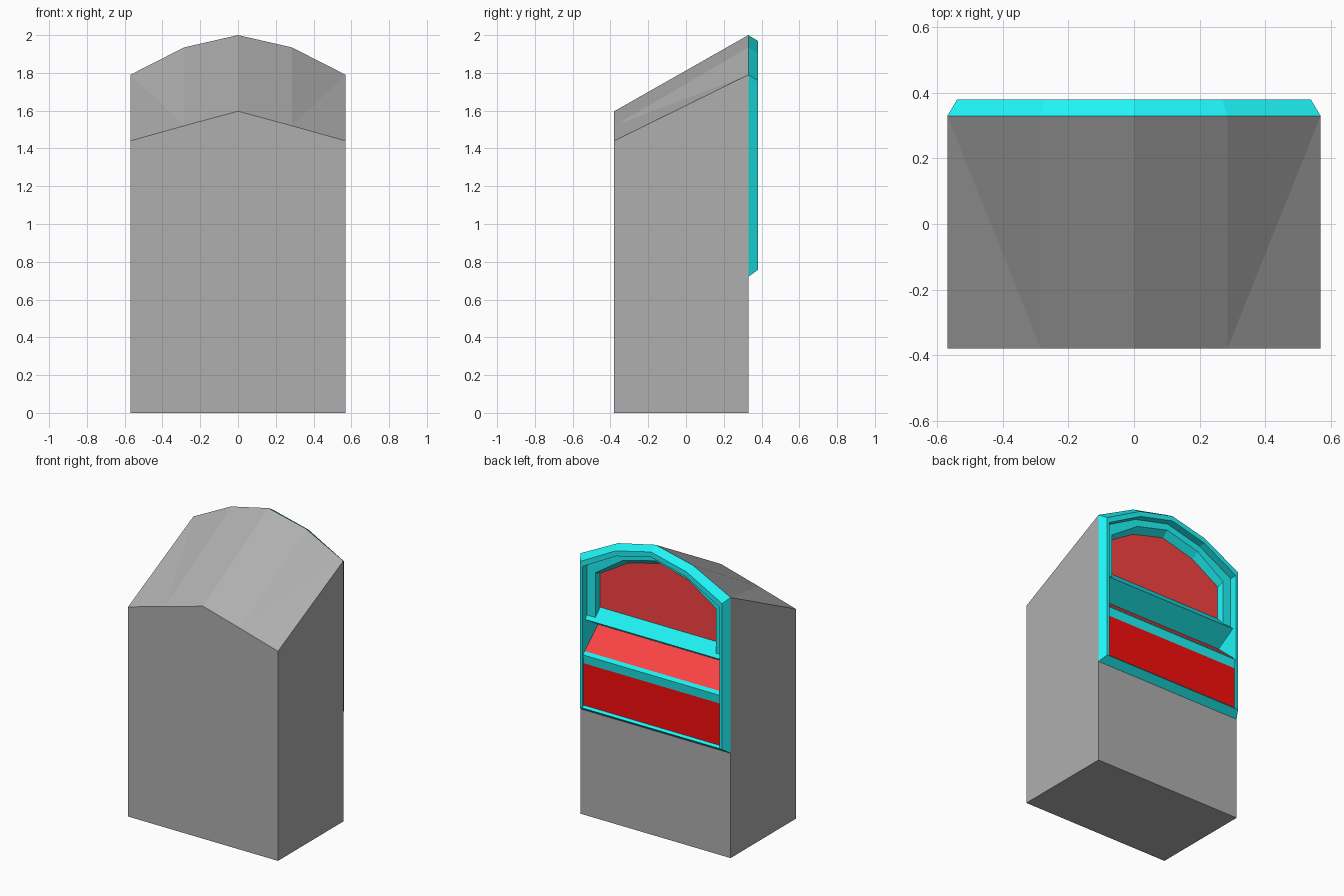
import bpy
from mathutils import Vector

if "Cube" in bpy.data.objects:
    bpy.data.objects.remove(bpy.data.objects["Cube"])

EYE = Vector((0, 2, 1.3))      # open recess faces look towards this point
CORE = Vector((0, 0, 1.2))     # outer faces look away from this point


def material(name, rgb):
    m = bpy.data.materials.new(name)
    m.diffuse_color = (*rgb, 1)
    m.use_nodes = True
    m.node_tree.nodes["Principled BSDF"].inputs["Base Color"].default_value = m.diffuse_color
    return m


def build(name, inward=(), outward=(), mat=None):
    """Make one flat-shaded object from polygons, turning each the right way."""
    verts, index, faces = [], {}, []
    for polys, ref, sign in ((inward, EYE, 1), (outward, CORE, -1)):
        for poly in polys:
            pts = [Vector(p) for p in poly]
            n = Vector()
            for a, b in zip(pts, pts[1:] + pts[:1]):
                n += a.cross(b)
            if n.dot(ref - sum(pts, Vector()) / len(pts)) * sign < 0:
                pts.reverse()
            ids = []
            for p in pts:
                key = tuple(round(c, 4) for c in p)
                if key not in index:
                    index[key] = len(verts)
                    verts.append(key)
                ids.append(index[key])
            faces.append(ids)
    me = bpy.data.meshes.new(name)
    me.from_pydata(verts, [], faces)
    ob = bpy.data.objects.new(name, me)
    bpy.context.collection.objects.link(ob)
    if mat:
        me.materials.append(mat)
    return ob


def arch(w, bottom, side, shoulder, top, y):
    """Seven-point arched outline at depth y."""
    sx, sz = shoulder
    return [(x, y, z) for x, z in ((-w, bottom), (w, bottom), (w, side), (sx, sz),
                                   (0, top), (-sx, sz), (-w, side))]


def bridge(a, b):
    n = len(a)
    return [[a[i], a[(i + 1) % n], b[(i + 1) % n], b[i]] for i in range(n)]


def strip(profile, w):
    """Sweep a (y, z) profile across the width."""
    return [[(-w, *a), (w, *a), (w, *b), (-w, *b)] for a, b in zip(profile, profile[1:])]


grey = material("grey", (0.43, 0.43, 0.43))
cyan = material("cyan", (0.014, 0.9, 0.92))
red = material("red", (0.95, 0.004, 0.004))
light_red = material("light_red", (0.96, 0.055, 0.057))

# Cabinet body with sloped, faceted roof
W, YF, YB, ZF = 0.57, -0.38, 0.33, 0.72
outer = arch(W, ZF, 1.79, (0.285, 1.935), 2.0, YB)
front = arch(W, 0, 1.44, (0.285, 1.52), 1.597, YF)
b, f = outer[2:], front[2:]
body = [front,
        [(-W, YF, 0), (W, YF, 0), (W, YB, 0), (-W, YB, 0)],
        [(-W, YB, 0), (W, YB, 0), (W, YB, ZF), (-W, YB, ZF)],
        [b[0], f[0], f[1]], [b[0], f[1], b[1]], [b[1], f[1], f[2], b[2]],
        [b[2], f[2], f[3], b[3]], [b[3], f[3], b[4]], [b[4], f[3], f[4]]]
for s, top, low in ((1, b[0], f[0]), (-1, b[4], f[4])):
    body.append([(s * W, YF, 0), (s * W, YB, 0), (s * W, YB, ZF), top, low])
build("cabinet_body", outward=body, mat=grey)

# Bevelled frame around the back opening
IW, RY = 0.522, 0.33
rim = arch(0.54, 0.757, 1.76, (0.27, 1.905), 1.97, 0.38)
inner = arch(IW, 0.759, 1.73, (0.265, 1.87), 1.935, 0.38)
build("frame", inward=bridge(rim, inner), outward=bridge(outer, rim), mat=cyan)

# Recess: side walls, arch soffit, ledges and stepped screen surround
panel = [(0.365, 0.772), (0.365, 1.06)]
lip = [(0.365, 1.06), (0.372, 1.12), (0.355, 1.14)]
shelf = [(0.355, 1.14), (0.21, 1.268)]
hood = [(0.21, 1.268), (0.35, 1.355), (RY, 1.378)]
section = panel + lip[1:] + shelf[1:] + hood[1:] + [(RY, 1.73), (0.38, 1.73), (0.38, 0.759)]
ring = arch(IW, 1.378, 1.73, (0.265, 1.87), 1.935, RY)
edge = arch(0.458, 1.378, 1.685, (0.25, 1.825), 1.89, RY)
glass = arch(0.454, 1.432, 1.665, (0.245, 1.79), 1.855, 0.283)
recess = strip([(0.38, 0.759), (0.365, 0.772)], IW) + strip(lip, IW) + strip(hood, IW)
recess += [[(s * IW, *p) for p in section] for s in (-1, 1)]
recess += bridge(inner, ring)[2:6]
recess += bridge(ring, edge)[1:] + bridge(edge, glass)
build("recess", inward=recess, mat=cyan)

# Coloured panels
build("lower_panel", inward=strip(panel, IW), mat=red)
build("control_shelf", inward=strip(shelf, IW), mat=light_red)
build("screen", inward=[glass], mat=light_red)
